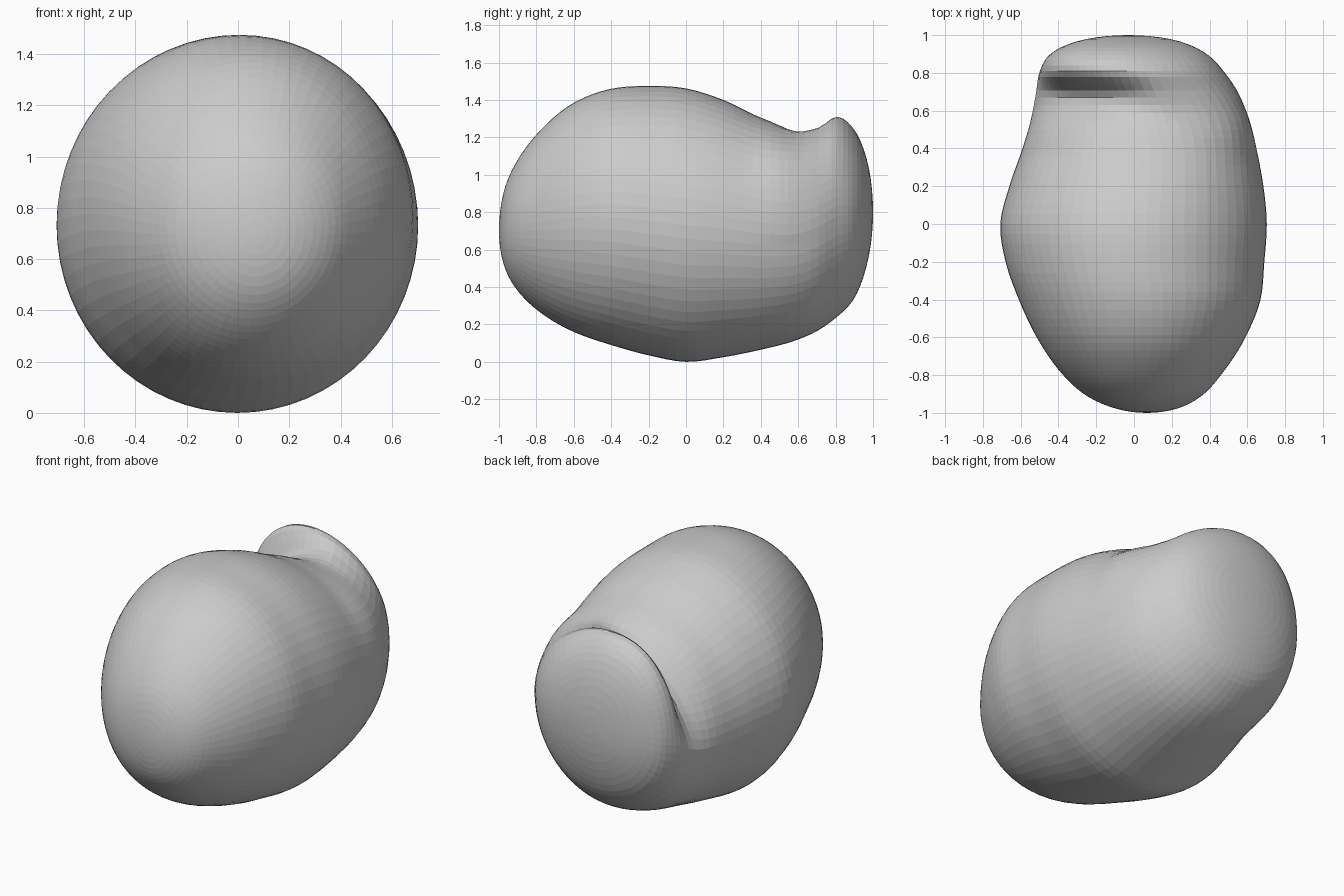
import bpy, bmesh, math

if "Cube" in bpy.data.objects:
    bpy.data.objects.remove(bpy.data.objects["Cube"])

# Cross-sections along the body: y, x min, x max, z min, z max
SECTIONS = [
    (-1.0, 0.07, 0.07, 0.70, 0.70),
    (-0.97, -0.12, 0.25, 0.505, 0.925),
    (-0.9, -0.265, 0.37, 0.38, 1.08),
    (-0.8, -0.375, 0.46, 0.28, 1.215),
    (-0.6, -0.515, 0.59, 0.16, 1.385),
    (-0.4, -0.61, 0.67, 0.09, 1.46),
    (-0.2, -0.68, 0.69, 0.035, 1.475),
    (0.0, -0.708, 0.703, 0.0, 1.462),
    (0.2, -0.66, 0.685, 0.025, 1.40),
    (0.4, -0.59, 0.645, 0.065, 1.305),
    (0.6, -0.53, 0.585, 0.12, 1.25),
    (0.7, -0.51, 0.545, 0.165, 1.275),
    (0.8, -0.495, 0.48, 0.235, 1.315),
    (0.9, -0.44, 0.385, 0.34, 1.24),
    (0.97, -0.29, 0.23, 0.53, 1.07),
    (1.0, -0.03, -0.03, 0.80, 0.80),
]
RINGS, SEGS = 60, 64
KNOTS = [math.acos(-s[0]) for s in SECTIONS]


def section(t):
    """Smoothly interpolate the section table at angle t (0 front, pi back)."""
    n = len(KNOTS)
    i = max(k for k in range(n - 1) if KNOTS[k] <= t)
    h = KNOTS[i + 1] - KNOTS[i]
    u = (t - KNOTS[i]) / h

    def slope(k, c):
        a, b = max(k - 1, 0), min(k + 1, n - 1)
        if a == k or b == k:
            return (SECTIONS[b][c] - SECTIONS[a][c]) / (KNOTS[b] - KNOTS[a])
        h0, h1 = KNOTS[k] - KNOTS[a], KNOTS[b] - KNOTS[k]
        d0 = (SECTIONS[k][c] - SECTIONS[a][c]) / h0
        d1 = (SECTIONS[b][c] - SECTIONS[k][c]) / h1
        return (d0 * h1 + d1 * h0) / (h0 + h1)

    return [(2*u**3 - 3*u*u + 1) * SECTIONS[i][c] + (u**3 - 2*u*u + u) * h * slope(i, c)
            + (3*u*u - 2*u**3) * SECTIONS[i + 1][c] + (u**3 - u*u) * h * slope(i + 1, c)
            for c in range(1, 5)]


def bump(y, deg, y0, yw, deg0, degw):
    return math.exp(-((y - y0) / yw) ** 2 - ((deg - deg0) / degw) ** 2)


def crease(y, a):
    """Depth of the fold that separates the back lobe, on the upper left."""
    deg = math.degrees(a)
    depth = 0.0
    if 70 < deg < 186:
        along = math.sin(math.pi * (deg - 70) / 116)
        d = y - 0.68
        depth = 0.12 * along * math.exp(-(d / (0.08 if d > 0 else 0.12)) ** 2)
    # fuller right shoulder and lower left side
    fill = 0.055 * bump(y, deg, 0.56, 0.18, 40, 28)
    fill += 0.035 * bump(y, deg, 0.70, 0.20, 215, 28)
    return depth - fill


# Body: rings lofted from front to back, the top of the back lobe leaning left
bm = bmesh.new()
rings = []
for r in range(1, RINGS):
    t = math.pi * r / RINGS
    y = -math.cos(t)
    x0, x1, z0, z1 = section(t)
    cx, cz, rx, rz = (x0 + x1) / 2, (z0 + z1) / 2, (x1 - x0) / 2, (z1 - z0) / 2
    b = min(max((y - 0.35) / 0.45, 0), 1)
    lean = -0.14 * b * b * (3 - 2 * b)
    ring = []
    for s in range(SEGS):
        a = 2 * math.pi * s / SEGS
        k = crease(y, a)
        dz = (rz - k) * math.sin(a)
        dx = (rx - k) * math.cos(a) + lean * max(dz, 0) ** 2 / rz
        ring.append(bm.verts.new((cx + dx, y, cz + dz)))
    rings.append(ring)
for p, q in zip(rings, rings[1:]):
    for s in range(SEGS):
        n = (s + 1) % SEGS
        bm.faces.new((p[s], p[n], q[n], q[s]))

# Rounded front and back tips
for ring, row in ((rings[0], SECTIONS[0]), (rings[-1], SECTIONS[-1])):
    tip = bm.verts.new((row[1], row[0], row[3]))
    for s in range(SEGS):
        bm.faces.new((tip, ring[s], ring[(s + 1) % SEGS]))
bmesh.ops.recalc_face_normals(bm, faces=bm.faces)

mesh = bpy.data.meshes.new("creased_body")
bm.to_mesh(mesh)
bm.free()
body = bpy.data.objects.new("creased_body", mesh)
bpy.context.collection.objects.link(body)
